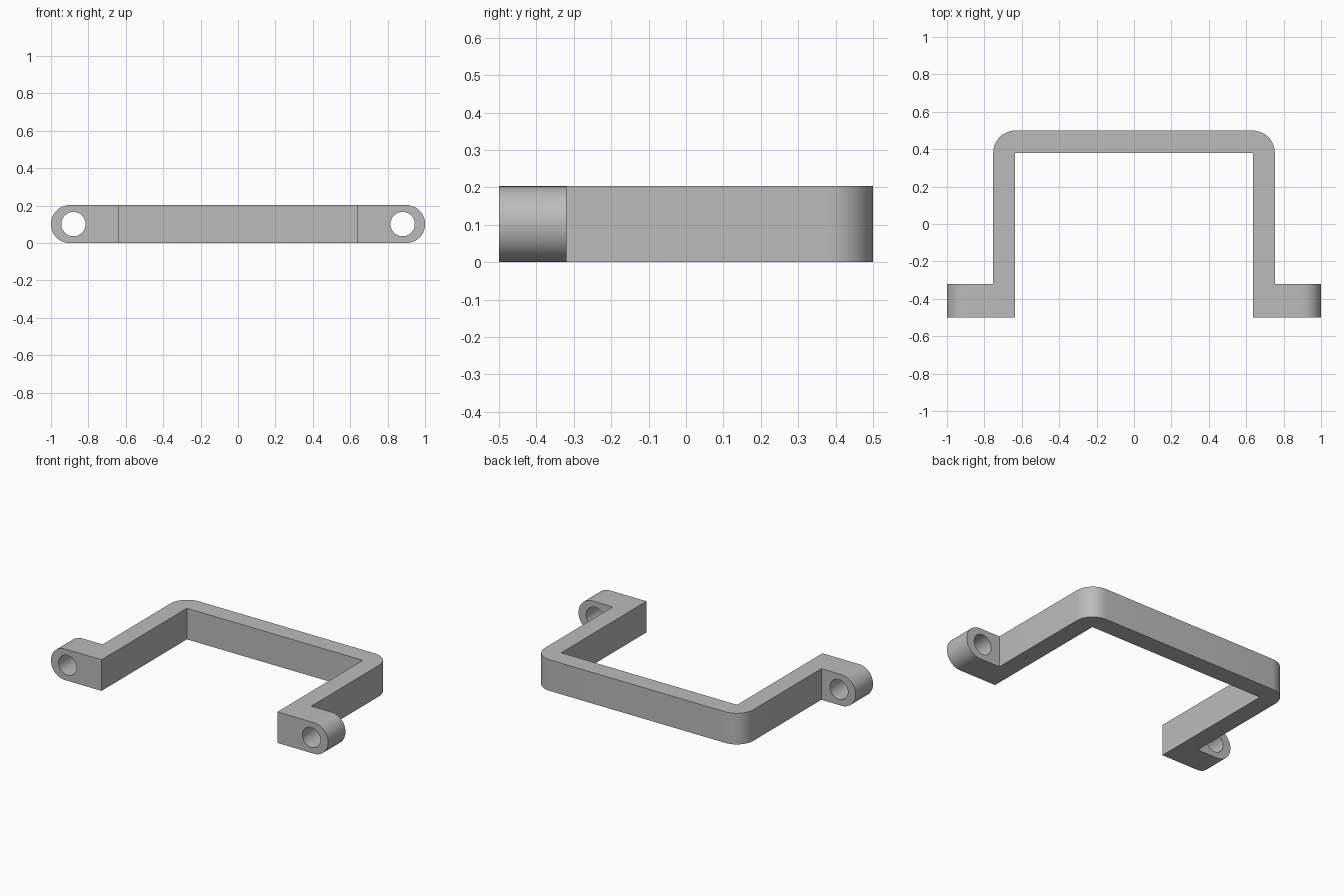
import bpy, bmesh, math

cube = bpy.data.objects.get("Cube")
if cube:
    bpy.data.objects.remove(cube, do_unlink=True)

HEIGHT = 0.203
INNER, OUTER = 0.635, 0.753
BACK, FRONT, LUG_BACK = 0.5, -0.5, -0.32
HOLE_X, HOLE_R = 0.88, 0.065

grey = bpy.data.materials.new("grey")
grey.use_nodes = True
colour = (0.5, 0.5, 0.5, 1)
grey.diffuse_color = colour
grey.node_tree.nodes["Principled BSDF"].inputs["Base Color"].default_value = colour

# Bracket outline: half of it, mirrored into a closed loop
half = [(INNER, BACK - 0.12), (INNER, FRONT), (1, FRONT),
        (1, LUG_BACK), (OUTER, LUG_BACK), (OUTER, BACK)]
outline = half + [(-x, y) for x, y in reversed(half)]

bm = bmesh.new()
face = bm.faces.new([bm.verts.new((x, y, 0)) for x, y in outline])
top = bmesh.ops.extrude_face_region(bm, geom=[face])["geom"]
bmesh.ops.translate(bm, vec=(0, 0, HEIGHT),
                    verts=[v for v in top if isinstance(v, bmesh.types.BMVert)])
bmesh.ops.recalc_face_normals(bm, faces=bm.faces)


def round_edges(test, radius):
    edges = [e for e in bm.edges if all(test(v.co) for v in e.verts)]
    bmesh.ops.bevel(bm, geom=edges, offset=radius, offset_type='OFFSET',
                    segments=12, profile=0.5, affect='EDGES')


# Rounded back corners, then rounded lug ends
for side in (1, -1):
    round_edges(lambda c: c.x * side > OUTER - 0.01 and c.y > BACK - 0.01, 0.12)
for side in (1, -1):
    for z in (0, HEIGHT):
        round_edges(lambda c: c.x * side > 0.999 and abs(c.z - z) < 0.001, 0.1)

mesh = bpy.data.meshes.new("bracket")
bm.to_mesh(mesh)
bm.free()
mesh.materials.append(grey)
bracket = bpy.data.objects.new("bracket", mesh)
bpy.context.collection.objects.link(bracket)

# Screw holes through the lugs
for side in (1, -1):
    bpy.ops.mesh.primitive_cylinder_add(
        vertices=48, radius=HOLE_R, depth=0.4, rotation=(math.pi / 2, 0, 0),
        location=(side * HOLE_X, (FRONT + LUG_BACK) / 2, HEIGHT / 2))
    cutter = bpy.context.object
    cutter.name = "hole_cutter"
    cutter.hide_render = True
    cutter.data.materials.append(grey)
    bpy.context.view_layer.objects.active = bracket
    cut = bracket.modifiers.new("screw_hole", 'BOOLEAN')
    cut.operation, cut.solver, cut.object = 'DIFFERENCE', 'EXACT', cutter
    bpy.ops.object.modifier_apply(modifier=cut.name)
    bpy.data.objects.remove(cutter, do_unlink=True)

bpy.ops.object.select_all(action='DESELECT')
bracket.select_set(True)
bpy.context.view_layer.objects.active = bracket
bpy.ops.object.shade_smooth_by_angle(angle=math.radians(30))
